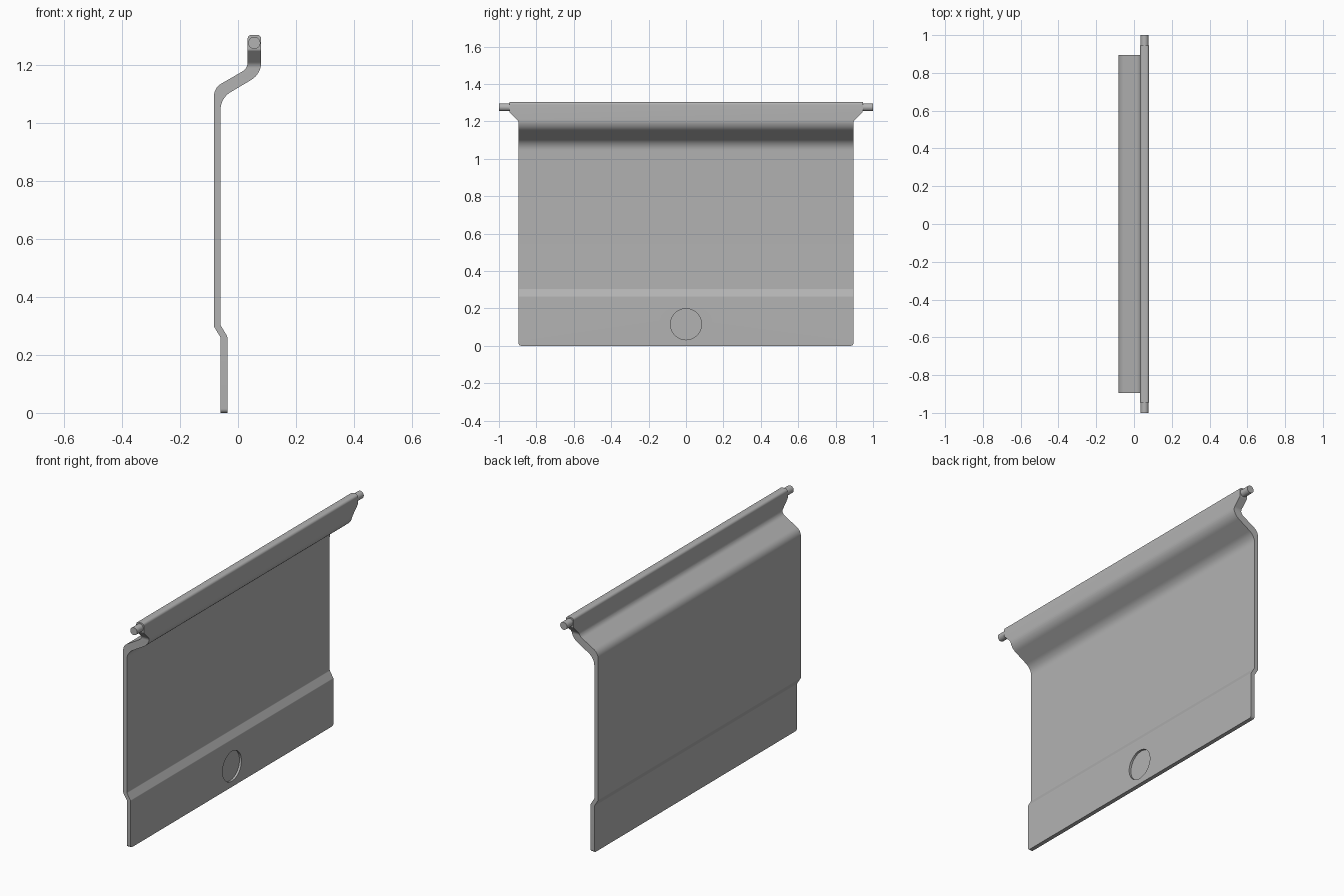
import bpy
import bmesh
import math
from mathutils import Vector, Matrix

cube = bpy.data.objects.get("Cube")
if cube:
    bpy.data.objects.remove(cube, do_unlink=True)

grey = bpy.data.materials.new("plain grey")
grey.use_nodes = True
colour = (0.45, 0.45, 0.45, 1)
grey.diffuse_color = colour
grey.node_tree.nodes["Principled BSDF"].inputs["Base Color"].default_value = colour


def rounded(corners, steps=8):
    """Replace each (u, v, radius) corner with a tangent arc."""
    points = []
    for i, (u, v, radius) in enumerate(corners):
        here = Vector((u, v))
        if radius == 0:
            points.append(here)
            continue
        before = (Vector(corners[i - 1][:2]) - here).normalized()
        after = (Vector(corners[(i + 1) % len(corners)][:2]) - here).normalized()
        half = before.angle(after) / 2
        centre = here + (before + after).normalized() * radius / math.sin(half)
        start = here + before * radius / math.tan(half) - centre
        end = here + after * radius / math.tan(half) - centre
        turn = start.angle_signed(end)
        for k in range(steps + 1):
            points.append(centre + Matrix.Rotation(-turn * k / steps, 2) @ start)
    return points


def finish(bm, name):
    bmesh.ops.recalc_face_normals(bm, faces=bm.faces)
    mesh = bpy.data.meshes.new(name)
    bm.to_mesh(mesh)
    bm.free()
    mesh.materials.append(grey)
    obj = bpy.data.objects.new(name, mesh)
    bpy.context.collection.objects.link(obj)
    return obj


def prism(name, points, place, depth):
    """Extrude an outline placed in space by place(u, v)."""
    bm = bmesh.new()
    face = bm.faces.new([bm.verts.new(place(*p)) for p in points])
    moved = bmesh.ops.extrude_face_region(bm, geom=[face])["geom"]
    verts = [g for g in moved if isinstance(g, bmesh.types.BMVert)]
    bmesh.ops.translate(bm, verts=verts, vec=depth)
    return finish(bm, name)


def cylinder(name, radius, depth, centre, axis):
    bm = bmesh.new()
    matrix = Matrix.Translation(centre) @ Matrix.Rotation(math.pi / 2, 4, axis)
    bmesh.ops.create_cone(bm, cap_ends=True, segments=48, radius1=radius,
                          radius2=radius, depth=depth, matrix=matrix)
    return finish(bm, name)


def cut(obj, tool, operation):
    mod = obj.modifiers.new(tool.name, "BOOLEAN")
    mod.operation = operation
    mod.solver = "EXACT"
    mod.object = tool
    graph = bpy.context.evaluated_depsgraph_get()
    mesh = bpy.data.meshes.new_from_object(obj.evaluated_get(graph))
    obj.modifiers.clear()
    obj.data = mesh
    bpy.data.objects.remove(tool, do_unlink=True)


# Bent panel: side profile swept across the full width
profile = [
    (-0.06, 0, 0), (-0.06, 0.26, 0.01), (-0.083, 0.298, 0.01),
    (-0.083, 1.12, 0.05), (0.033, 1.187, 0.035), (0.033, 1.303, 0.014),
    (0.08, 1.303, 0.014), (0.08, 1.168, 0.07), (-0.06, 1.085, 0.07),
    (-0.06, 0.302, 0.01), (-0.037, 0.264, 0.01), (-0.037, 0, 0),
]
panel = prism("flap_panel", rounded(profile), lambda u, v: (u, -0.97, v), (0, 1.94, 0))

# Trim to the outline with flared top ends and eased lower corners
side = [(0.895, 0, 0.014), (0.895, 1.2, 0.03), (0.945, 1.25, 0.012), (0.945, 1.32, 0)]
outline = side + [(-y, z, r) for y, z, r in reversed(side)]
trim = prism("outline_trim", rounded(outline), lambda u, v: (-0.2, u, v), (0.4, 0, 0))
cut(panel, trim, "INTERSECT")

# Shallow round finger recess
recess = cylinder("recess_cutter", 0.083, 0.04, (-0.029, 0, 0.115), "Y")
cut(panel, recess, "DIFFERENCE")

# Hinge pins at both ends
parts = [panel]
for name, sign in (("left_hinge_pin", 1), ("right_hinge_pin", -1)):
    parts.append(cylinder(name, 0.021, 0.07, (0.056, sign * 0.965, 1.275), "X"))

bpy.ops.object.select_all(action="DESELECT")
for obj in parts:
    obj.select_set(True)
bpy.context.view_layer.objects.active = panel
bpy.ops.object.shade_smooth_by_angle(angle=math.radians(30))
